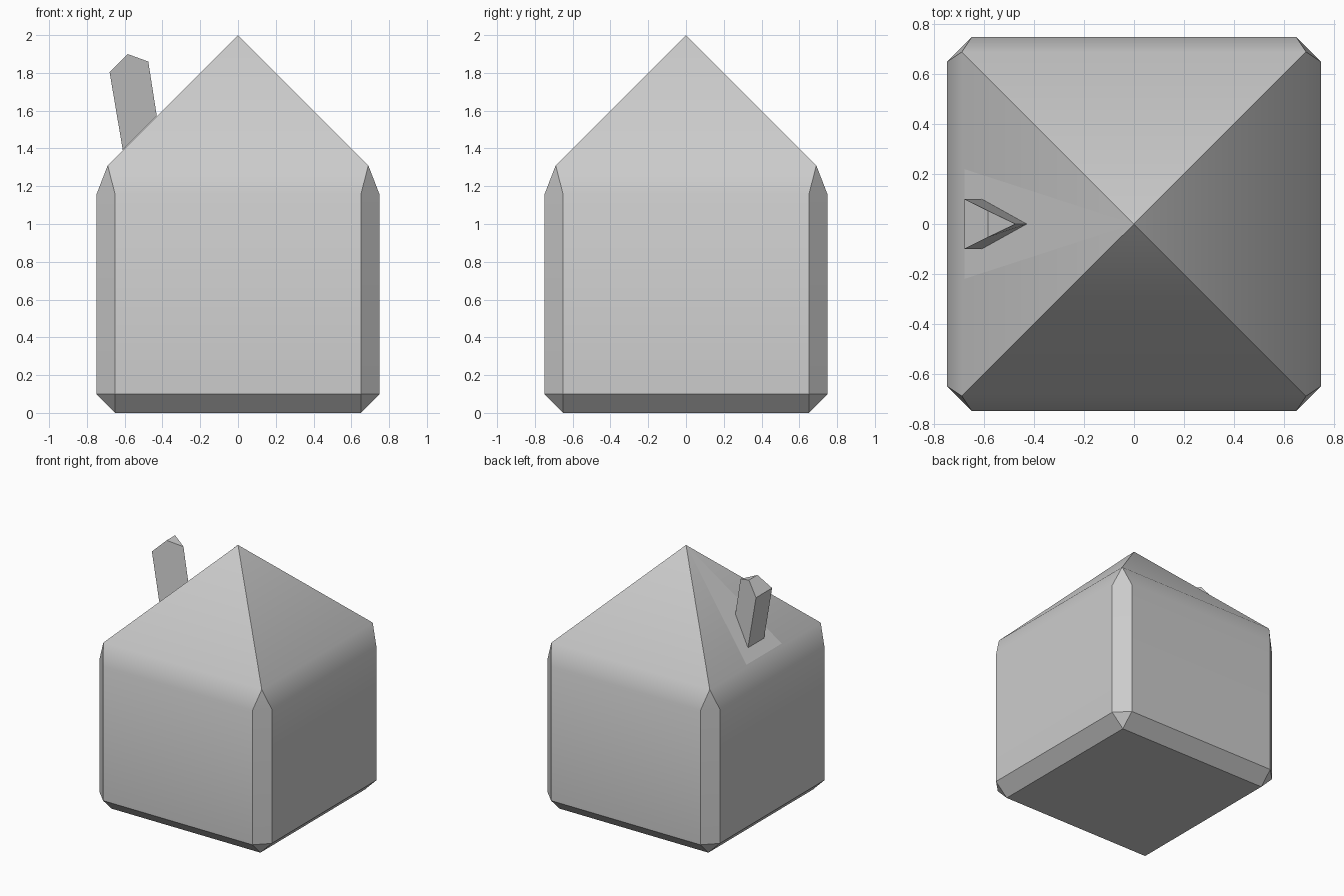
import bpy, bmesh, math

if "Cube" in bpy.data.objects:
    bpy.data.objects.remove(bpy.data.objects["Cube"])


def finish(bm, name):
    bmesh.ops.remove_doubles(bm, verts=bm.verts[:], dist=1e-5)
    bmesh.ops.recalc_face_normals(bm, faces=bm.faces[:])
    mesh = bpy.data.meshes.new(name)
    bm.to_mesh(mesh)
    bm.free()
    obj = bpy.data.objects.new(name, mesh)
    bpy.context.collection.objects.link(obj)
    return obj


def loft(bm, rings):
    """Bridge matching closed rings of points; return the vertex rings."""
    vrings = [[bm.verts.new(p) for p in r] for r in rings]
    for lo, hi in zip(vrings, vrings[1:]):
        n = len(lo)
        for i in range(n):
            j = (i + 1) % n
            bm.faces.new((lo[i], lo[j], hi[j], hi[i]))
    return vrings


def corner_cut_square(a, b, z):
    """Square of half width a with its corners cut back to b."""
    return [(a, -b, z), (a, b, z), (b, a, z), (-b, a, z),
            (-a, b, z), (-a, -b, z), (-b, -a, z), (b, -a, z)]


# House: chamfered base, walls, softened eaves, pyramid roof
bm = bmesh.new()
profile = [(0.65, 0.65, 0), (0.75, 0.65, 0.1), (0.75, 0.65, 1.155),
           (0.69, 0.69, 1.31), (0, 0, 2)]
rings = loft(bm, [corner_cut_square(*p) for p in profile])
bm.faces.new([rings[0][i] for i in (0, 1, 3, 5)])
house = finish(bm, "house_body")
bpy.context.view_layer.objects.active = house
house.select_set(True)
bpy.ops.object.shade_smooth_by_angle(angle=math.radians(30))

# Chimney: flat roof patch with a leaning wedge rising out of it
LIFT = 0.002


def on_roof(x, y):
    return (x, y, 2 + x + LIFT)


bm = bmesh.new()
patch = [on_roof(-0.68, 0.22), on_roof(-0.68, -0.22), on_roof(-0.003, 0)]
base = [on_roof(-0.61, 0.1), on_roof(-0.61, -0.1), on_roof(-0.43, 0)]
top = [(-0.68, 0.1, 1.805), (-0.68, -0.1, 1.805), (-0.475, 0, 1.86)]
rings = loft(bm, [patch, base])
b = rings[1]
t = [bm.verts.new(p) for p in top]
c = [bm.verts.new((-0.585, y, 1.9)) for y in (0.053, -0.053)]
bm.faces.new((b[0], b[1], t[1], t[0]))           # outer wall
bm.faces.new((b[1], b[2], t[2], c[1], t[1]))     # side walls
bm.faces.new((b[2], b[0], t[0], c[0], t[2]))
bm.faces.new((t[0], t[1], c[1], c[0]))           # sloped cap
bm.faces.new((c[0], c[1], t[2]))
finish(bm, "chimney")
